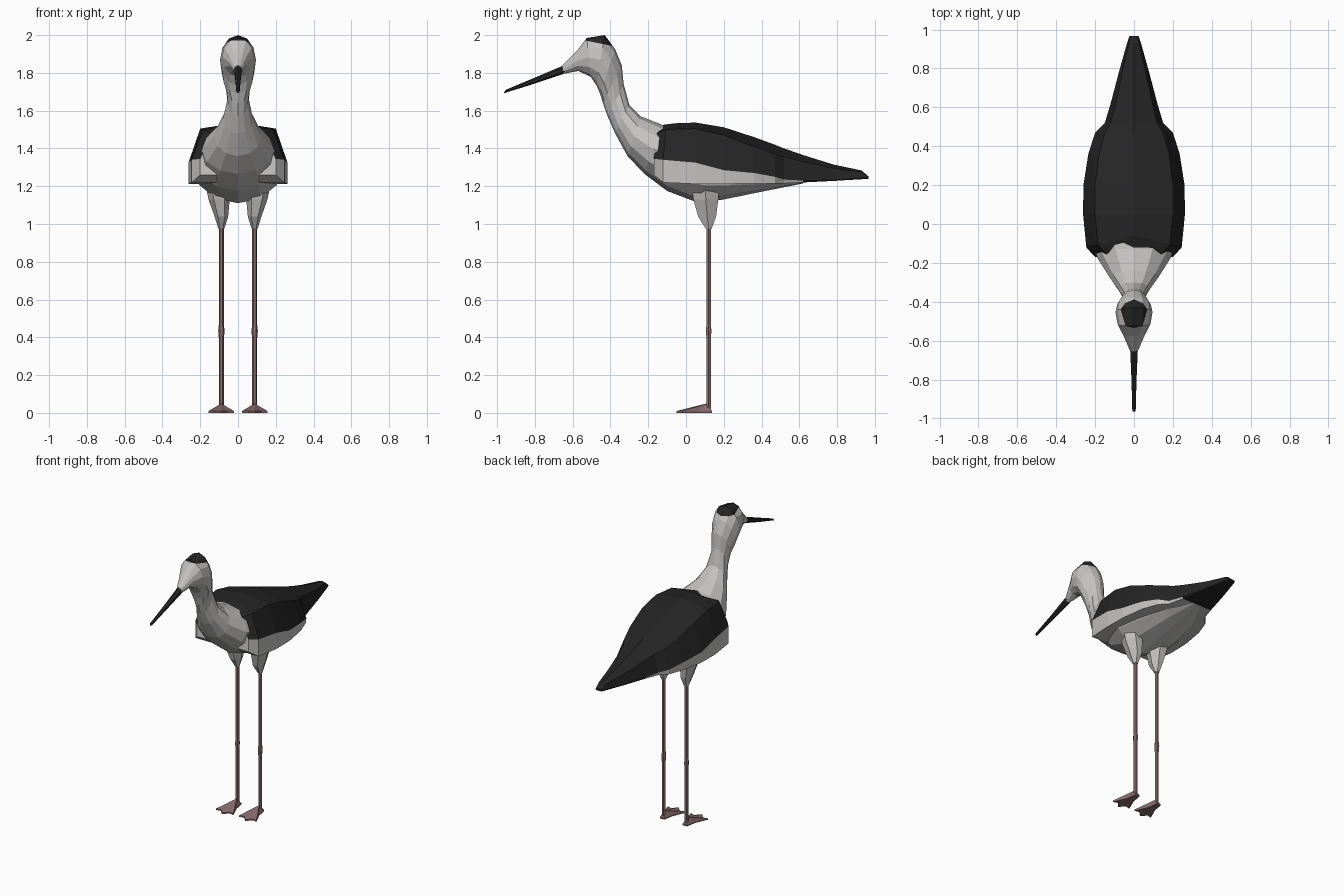
import bpy, bmesh, math
from mathutils import Vector

if "Cube" in bpy.data.objects:
    bpy.data.objects.remove(bpy.data.objects["Cube"])


def material(name, rgb):
    m = bpy.data.materials.new(name)
    m.diffuse_color = (*rgb, 1)
    m.use_nodes = True
    m.node_tree.nodes["Principled BSDF"].inputs["Base Color"].default_value = m.diffuse_color
    return m


WHITE = material("white plumage", (0.55, 0.54, 0.53))
BLACK = material("black plumage", (0.018, 0.018, 0.018))
PINK = material("dusky pink", (0.25, 0.15, 0.15))


def finish(bm, name, mats):
    bmesh.ops.recalc_face_normals(bm, faces=bm.faces[:])
    me = bpy.data.meshes.new(name)
    bm.to_mesh(me)
    bm.free()
    for m in mats:
        me.materials.append(m)
    ob = bpy.data.objects.new(name, me)
    bpy.context.collection.objects.link(ob)
    return ob


def loft(rings, rule=None):
    """Skin closed rings of equal length; rule(ring, side) gives the material index."""
    bm = bmesh.new()
    vs = [[bm.verts.new(p) for p in r] for r in rings]
    n = len(rings[0])
    for i in range(len(vs) - 1):
        for j in range(n):
            k = (j + 1) % n
            f = bm.faces.new((vs[i][j], vs[i][k], vs[i + 1][k], vs[i + 1][j]))
            f.material_index = rule(i, j) if rule else 0
    bm.faces.new(vs[0])
    end = bm.faces.new(vs[-1][::-1])
    end.material_index = rule(len(vs) - 2, 0) if rule else 0
    return bm


def spine_ring(ty, tz, by, bz, w, n=12):
    """Oval ring between a top and a bottom point of the side outline."""
    top, bot = Vector((0, ty, tz)), Vector((0, by, bz))
    mid, up = (top + bot) / 2, (top - bot) / 2
    return [mid + up * math.cos(a) + Vector((w * math.sin(a), 0, 0))
            for a in (2 * math.pi * i / n for i in range(n))]


def flat_ring(z, cx, cy, rx, ry, n=6):
    return [(cx + rx * math.cos(2 * math.pi * i / n),
             cy + ry * math.sin(2 * math.pi * i / n), z) for i in range(n)]


# Head, neck and body in one skin: top y, z, bottom y, z, half width
body = [(-.655, 1.84, -.65, 1.795, .02), (-.575, 1.92, -.57, 1.81, .055),
        (-.525, 1.985, -.505, 1.78, .085), (-.43, 2.0, -.475, 1.735, .095),
        (-.375, 1.925, -.455, 1.69, .087), (-.34, 1.84, -.44, 1.64, .066),
        (-.33, 1.74, -.415, 1.57, .057), (-.30, 1.63, -.375, 1.48, .08),
        (-.24, 1.57, -.31, 1.36, .125), (-.125, 1.525, -.22, 1.265, .19),
        (0, 1.515, -.1, 1.175, .225), (.15, 1.49, .07, 1.11, .235),
        (.33, 1.43, .2, 1.13, .21), (.5, 1.33, .42, 1.175, .14),
        (.64, 1.26, .62, 1.215, .05)]
bm = loft([spine_ring(*r) for r in body])
# Black cap: cut the crown along a tilted plane
co, no = Vector((0, -.46, 1.957)), Vector((0, .2, 1)).normalized()
head = [f for f in bm.faces if f.calc_center_median().z > 1.75]
geom = list({e for f in head for e in f.edges}) + list({v for f in head for v in f.verts}) + head
bmesh.ops.bisect_plane(bm, geom=geom, plane_co=co, plane_no=no)
for f in bm.faces:
    if (f.calc_center_median() - co).dot(no) > 0 and f.calc_center_median().z > 1.9:
        f.material_index = 1
finish(bm, "body_and_head", [WHITE, BLACK])

# Bill
bill = [(-.64, 1.843, -.64, 1.797, .023), (-.8, 1.775, -.805, 1.742, .015),
        (-.955, 1.71, -.966, 1.692, .01)]
finish(loft([spine_ring(*r, n=6) for r in bill]), "bill", [BLACK])

# Folded wings and tail: y, ridge z, shoulder x z, side x z, lower edge x z
wing = [(-.12, 1.525, .14, 1.48, .2, 1.345, .2, 1.26),
        (-.06, 1.533, .185, 1.50, .245, 1.34, .245, 1.22),
        (.05, 1.537, .2, 1.505, .262, 1.325, .262, 1.212),
        (.2, 1.512, .2, 1.47, .26, 1.285, .26, 1.212),
        (.36, 1.46, .18, 1.41, .235, 1.27, .235, 1.215),
        (.47, 1.42, .15, 1.37, .2, 1.25, .195, 1.215),
        (.52, 1.40, .12, 1.355, .15, 1.235, .145, 1.215),
        (.62, 1.365, .095, 1.33, .12, 1.23, .115, 1.22),
        (.78, 1.315, .06, 1.295, .078, 1.233, .075, 1.228),
        (.93, 1.283, .025, 1.275, .036, 1.245, .034, 1.237),
        (.966, 1.252, .018, 1.25, .024, 1.243, .022, 1.238)]
rings = []
for y, z, bx, bz, cx, cz, dx, dz in wing:
    half = [(bx, bz), (cx, cz), (dx, dz)]
    pts = [(0, z)] + half + [(-x, h) for x, h in half[::-1]]
    rings.append([(x, y - (.25 * abs(x) if y < 0 else 0), h) for x, h in pts])
finish(loft(rings, lambda i, j: 1 if j in (0, 1, 5, 6) or i >= 7 else 0),
       "wings_and_tail", [WHITE, BLACK])

# Legs and feet
toes = [(-.017, .138), (.017, .138), (.028, .07), (.068, -.02), (.035, -.012),
        (.003, -.05), (-.032, -.012), (-.066, -.02), (-.028, .07)]
for s, side in ((1, "left"), (-1, "right")):
    thigh = [(1.22, .105, .10, .07, .085), (1.13, .10, .105, .056, .076),
             (1.04, .088, .112, .036, .055), (.975, .088, .12, .016, .018)]
    finish(loft([flat_ring(z, s * x, y, rx, ry) for z, x, y, rx, ry in thigh]),
           side + "_thigh", [WHITE])
    shank = [(.99, .013), (.47, .013), (.435, .017), (.39, .013), (.02, .013)]
    finish(loft([flat_ring(z, s * .088, .12, r, r) for z, r in shank]),
           side + "_leg", [PINK])
    bm = bmesh.new()
    low = [bm.verts.new((s * (.088 + x), y, 0)) for x, y in toes]
    top = [bm.verts.new((s * (.088 + x), y, .01)) for x, y in toes]
    apex = bm.verts.new((s * .088, .11, .05))
    bm.faces.new(low)
    for i in range(len(toes)):
        k = (i + 1) % len(toes)
        bm.faces.new((low[i], low[k], top[k], top[i]))
        bm.faces.new((top[i], top[k], apex))
    finish(bm, side + "_foot", [PINK])
